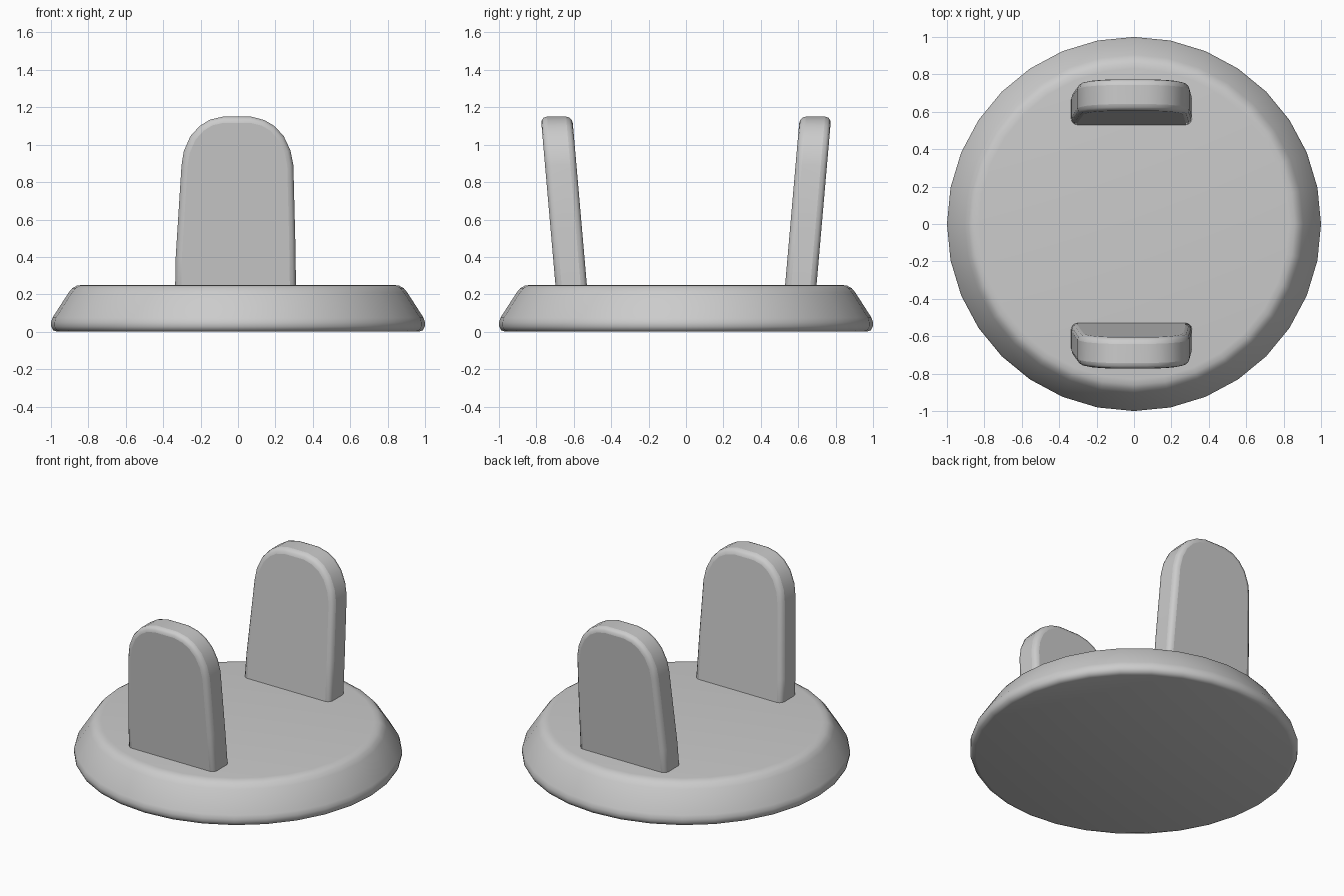
import bpy, bmesh, math

if "Cube" in bpy.data.objects:
    bpy.data.objects.remove(bpy.data.objects["Cube"])


def finish(bm, name, angle):
    bmesh.ops.recalc_face_normals(bm, faces=bm.faces)
    me = bpy.data.meshes.new(name)
    bm.to_mesh(me)
    bm.free()
    ob = bpy.data.objects.new(name, me)
    bpy.context.collection.objects.link(ob)
    bpy.ops.object.select_all(action='DESELECT')
    ob.select_set(True)
    bpy.context.view_layer.objects.active = ob
    bpy.ops.object.shade_smooth_by_angle(angle=math.radians(angle))
    return ob


# Round base: 32-sided lathe of a sloped, soft-edged profile
SIDES = 32
profile = [(0.965, 0), (0.988, 0.008), (0.999, 0.028), (1.0, 0.05), (0.992, 0.075),
           (0.905, 0.21), (0.885, 0.234), (0.86, 0.247), (0.83, 0.25)]
bm = bmesh.new()
rings = [[bm.verts.new((r * math.cos(2 * math.pi * i / SIDES),
                        r * math.sin(2 * math.pi * i / SIDES), z))
          for i in range(SIDES)] for r, z in profile]
for a, b in zip(rings, rings[1:]):
    for i in range(SIDES):
        j = (i + 1) % SIDES
        bm.faces.new((a[i], a[j], b[j], b[i]))
bm.faces.new(rings[0][::-1])
bm.faces.new(rings[-1])
finish(bm, "round_base", 50)

# Upright tab outline (x, z), leaning outward with height
outline = [(-0.337, 0.19), (-0.333, 0.40), (-0.302, 0.89), (-0.29, 0.965),
           (-0.255, 1.045), (-0.205, 1.10), (-0.15, 1.134), (-0.08, 1.15),
           (0.07, 1.15), (0.14, 1.132), (0.195, 1.10), (0.245, 1.045),
           (0.28, 0.97), (0.296, 0.89), (0.306, 0.50), (0.311, 0.19)]


def upright(name, side):
    bm = bmesh.new()
    inner, outer = [[bm.verts.new((x, side * (y0 + 0.087 * (z - 0.25)), z))
                     for x, z in outline] for y0 in (0.53, 0.698)]
    n = len(outline)
    bm.faces.new(inner)
    bm.faces.new(outer[::-1])
    for i in range(n):
        j = (i + 1) % n
        bm.faces.new((inner[i], inner[j], outer[j], outer[i]))
    ob = finish(bm, name, 50)
    # Soft rim around both faces
    bev = ob.modifiers.new("soft_edges", 'BEVEL')
    bev.width = 0.033
    bev.segments = 3
    bev.limit_method = 'ANGLE'
    bev.angle_limit = math.radians(50)


upright("front_upright", -1)
upright("back_upright", 1)
